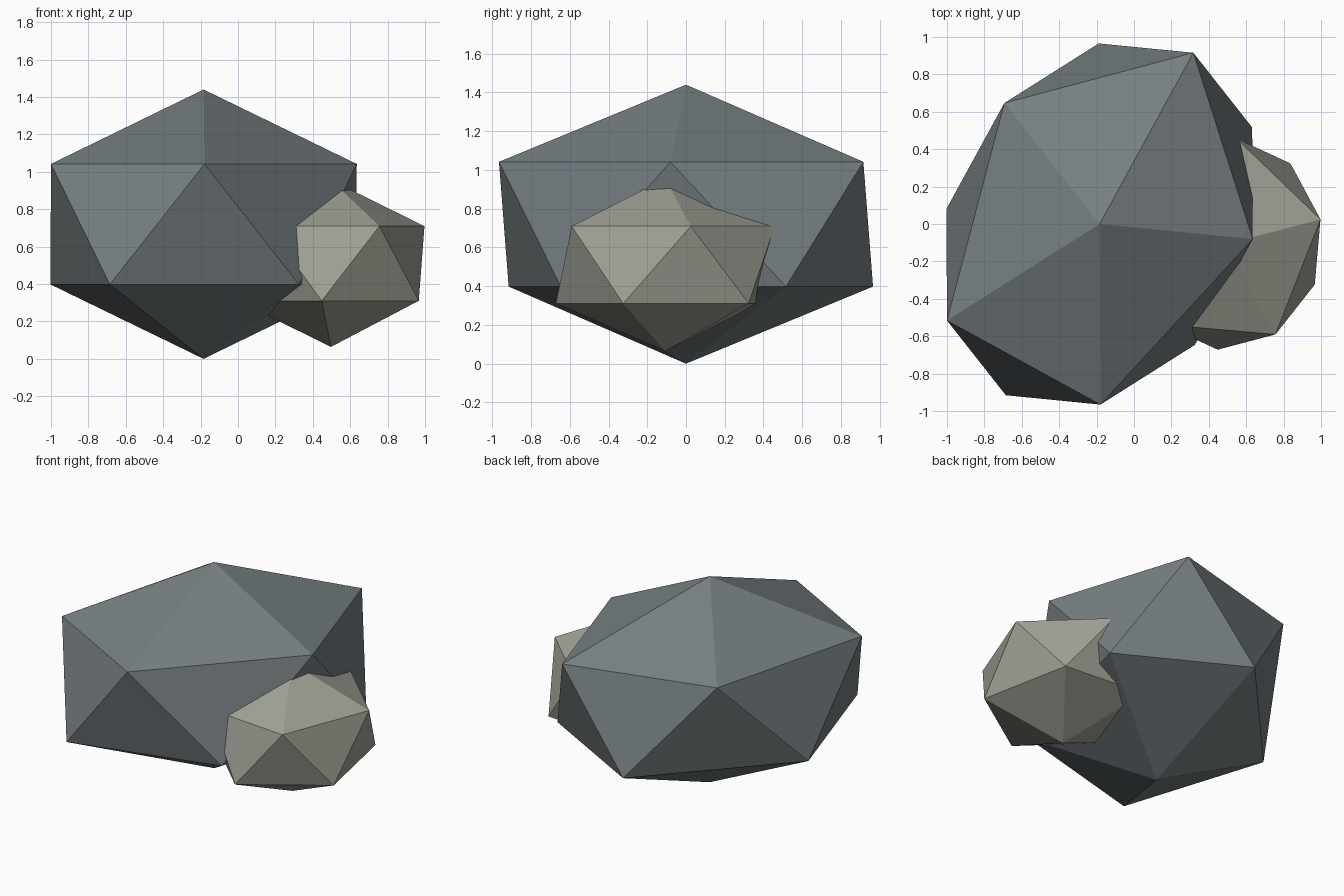
import bpy
from math import radians

cube = bpy.data.objects.get("Cube")
if cube:
    bpy.data.objects.remove(cube, do_unlink=True)


def make_material(name, colour):
    mat = bpy.data.materials.new(name)
    mat.use_nodes = True
    mat.diffuse_color = (*colour, 1)
    bsdf = next(n for n in mat.node_tree.nodes if n.type == "BSDF_PRINCIPLED")
    bsdf.inputs["Base Color"].default_value = (*colour, 1)
    bsdf.inputs["Roughness"].default_value = 0.9
    return mat


def make_rock(name, centre, radii, turn, mat):
    """Faceted boulder: a stretched icosahedron turned about the vertical."""
    bpy.ops.mesh.primitive_ico_sphere_add(subdivisions=1, radius=1, location=centre)
    rock = bpy.context.object
    rock.name = name
    rock.scale = radii
    rock.rotation_euler.z = radians(turn)
    rock.data.materials.append(mat)
    bpy.ops.object.shade_flat()
    return rock


slate = make_material("slate grey", (0.18, 0.21, 0.22))
sandstone = make_material("pale stone", (0.35, 0.355, 0.30))

# Main boulder
make_rock("large_rock", (-0.184, 0, 0.72), (1.167, 0.89, 0.72), 61.3, slate)

# Smaller boulder leaning into its left side
make_rock("small_rock", (0.497, -0.107, 0.51), (0.634, 0.572, 0.446), 85, sandstone)
